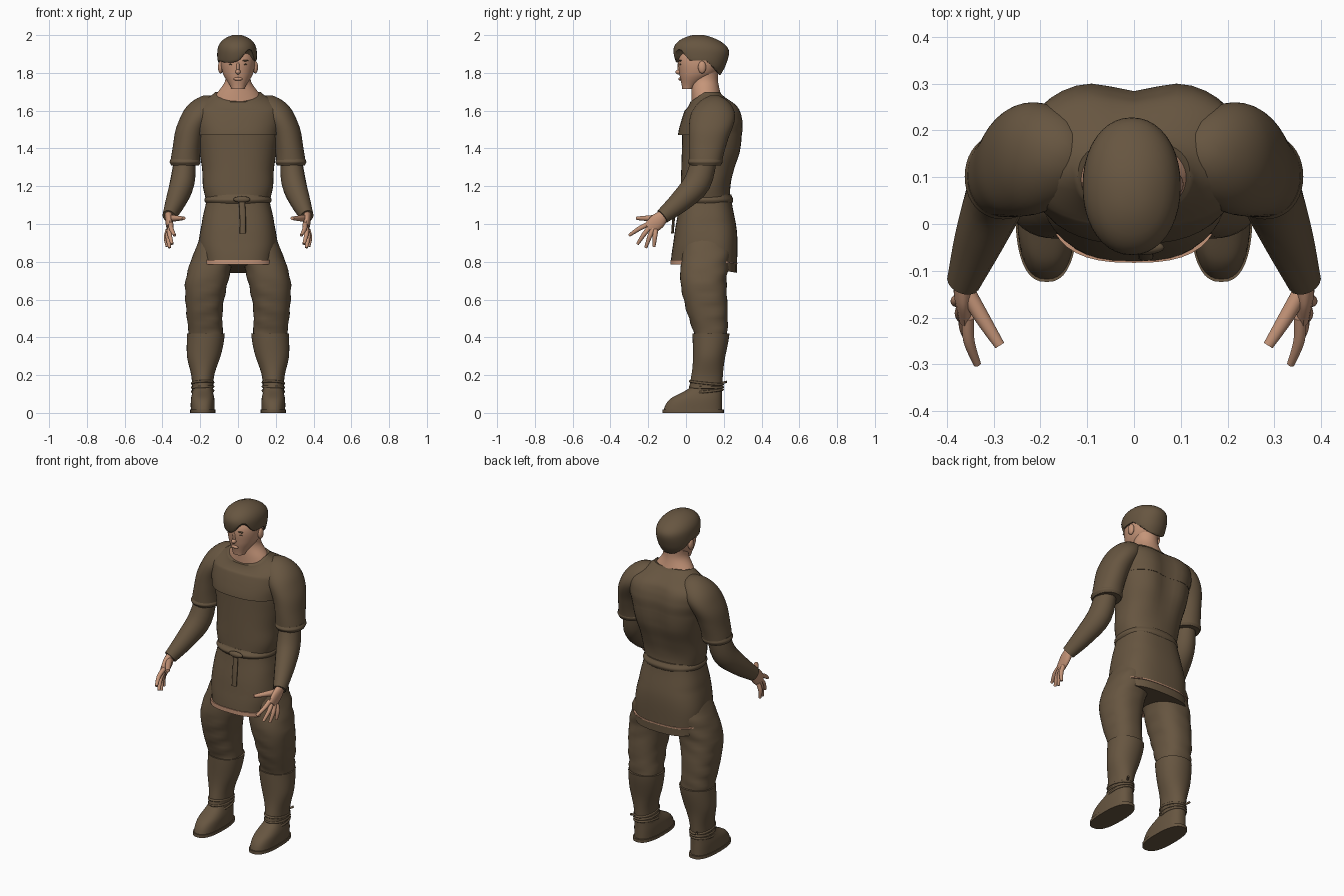
import bpy
import bmesh
import math
from mathutils import Vector

cube = bpy.data.objects.get("Cube")
if cube:
    bpy.data.objects.remove(cube)


def material(name, colour):
    made = bpy.data.materials.new(name)
    made.use_nodes = True
    made.diffuse_color = colour
    made.node_tree.nodes["Principled BSDF"].inputs["Base Color"].default_value = colour
    return made


CLOTH = material("brown_cloth", (.135, .092, .052, 1))
SKIN = material("skin", (.56, .3, .19, 1))


def sample(values, t):
    """Point at t on a smooth curve through evenly spaced values; a plain number is constant."""
    if isinstance(values, (int, float)):
        return values
    last = len(values) - 1
    i = min(int(t * last), last - 1)
    f = t * last - i
    before, start, end, after = (values[max(0, min(last, i + k))] for k in (-1, 0, 1, 2))
    slope_in, slope_out = (end - before) / 2, (after - start) / 2
    ease = f * f * (3 - 2 * f)
    bend = slope_in * f * (1 - f) ** 2 - slope_out * f * f * (1 - f)
    return start + (end - start) * ease + bend


def finish(obj, name, mat):
    obj.name = name
    obj.data.materials.append(mat)
    bpy.ops.object.select_all(action="DESELECT")
    obj.select_set(True)
    bpy.context.view_layer.objects.active = obj
    bpy.ops.object.shade_smooth_by_angle(angle=math.radians(50))


def bridge(name, rings, mat):
    """Join a row of closed rings into a capped surface."""
    bm = bmesh.new()
    loops = [[bm.verts.new(point) for point in ring] for ring in rings]
    for low, high in zip(loops, loops[1:]):
        for k in range(len(low)):
            bm.faces.new((low[k - 1], low[k], high[k], high[k - 1]))
    bm.faces.new(loops[0])
    bm.faces.new(loops[-1])
    bmesh.ops.recalc_face_normals(bm, faces=bm.faces)
    mesh = bpy.data.meshes.new(name)
    bm.to_mesh(mesh)
    bm.free()
    obj = bpy.data.objects.new(name, mesh)
    bpy.context.collection.objects.link(obj)
    finish(obj, name, mat)


def circle(count):
    angles = [math.tau * k / count for k in range(count)]
    return [(math.cos(a), math.sin(a)) for a in angles]


def power(value, exponent):
    return math.copysign(abs(value) ** exponent, value)


def loft(name, mat, bottom, top, width, front, back, centre=0, side=1, square=.85, dome=0, warp=None):
    """Level sections from bottom to top; half width, front and back follow their own curves."""
    rows, rings = 24, []
    for row in range(rows + 1):
        t = row / rows
        z = bottom + (top - bottom) * t
        near, far, mid = sample(front, t), sample(back, t), sample(centre, t)
        over = max(0, z - top + dome) / dome if dome else 0
        shrink = math.sqrt(1 - min(over, .98) ** 3)
        ring = []
        for c, s in circle(40):
            x = mid + shrink * sample(width, t) * power(c, square)
            y = (near + far) / 2 + shrink * (far - near) / 2 * power(s, square)
            x, y, height = warp(x, y, z) if warp else (x, y, z)
            ring.append((x * side, y, height))
        rings.append(ring)
    bridge(name, rings, mat)


def tube(name, mat, points, width, depth, side=1):
    """Oval tube along a smooth path; width runs across x, depth the other way."""
    rows, rings = 12, []
    path = [Vector([sample(axis, row / rows) for axis in zip(*points)]) for row in range(rows + 1)]
    for row, point in enumerate(path):
        along = (path[min(row + 1, rows)] - path[max(row - 1, 0)]).normalized()
        across = (Vector((1, 0, 0)) - along * along.x).normalized()
        other = along.cross(across)
        w, d = sample(width, row / rows), sample(depth, row / rows)
        ring = [point + across * w * c + other * d * s for c, s in circle(16)]
        rings.append([(p.x * side, p.y, p.z) for p in ring])
    bridge(name, rings, mat)


def ball(name, mat, location, scale):
    bpy.ops.mesh.primitive_uv_sphere_add(segments=16, ring_count=10, radius=1, location=location)
    bpy.context.object.scale = scale
    finish(bpy.context.object, name, mat)


# Tunic: groove along the spine, collar dipping at the front, chest overhanging the waist
def tunic_shape(x, y, z):
    dip = 7 * min(0, y - .1) * max(0, z - 1.6)
    if y > .15:
        fade = max(0, min(1, 5 * (z - 1.2), 10 * (1.7 - z)))
        y -= .028 * fade * math.exp(-(x / .07) ** 2)
    return x, y, z + dip


loft("tunic_waist", CLOTH, 1.1, 1.48, (.165, .185, .19, .205, .22), (-.03, -.02),
     (.235, .235, .265, .3, .31), warp=tunic_shape)
loft("tunic_chest", CLOTH, 1.47, 1.7, (.22, .235, .225, .12), (-.043, -.025, 0, .022),
     (.31, .31, .28, .18), square=.8, warp=tunic_shape)


# Skirt wrapping the hips and hanging lower at the back, pale hem, belt
def skirt_shape(x, y, z):
    flare = 1 + 4 * max(0, y) * max(0, 1 - z)
    return x * flare, y, z - 1.3 * (y - .1) * max(0, .9 - z)


loft("tunic_skirt", CLOTH, .77, 1.14, (.185, .2, .19, .165), (-.08, -.06, -.03), (.27, .27, .24),
     square=.75, warp=skirt_shape)
loft("hem_trim", SKIN, .785, .81, .184, -.083, .2, square=.75)
loft("back_trim", SKIN, .808, .814, .19, 0, .273, square=.75, warp=skirt_shape)
loft("belt", CLOTH, 1.1, 1.155, (.165, .178, .165), (-.03, -.045, -.03), (.24, .25, .24))
ball("belt_knot", CLOTH, (.02, -.05, 1.13), (.045, .016, .017))
tube("belt_tail", CLOTH, [(.02, -.05, 1.13), (.025, -.064, 1.04), (.025, -.072, .95)], .016, .007)

# Neck, head and face
loft("neck", SKIN, 1.62, 1.82, (.15, .115, .07, .068), .028, (.21, .185, .17, .17), square=1)
loft("head", SKIN, 1.715, 1.96, (.035, .08, .09, .06), (-.02, -.035, -.038, 0), (.04, .16, .2, .17),
     square=.95)
ball("nose_tip", SKIN, (0, -.038, 1.805), (.014, .018, .013))
ball("nose_bridge", SKIN, (0, -.03, 1.83), (.01, .016, .04))
ball("lips", SKIN, (0, -.032, 1.768), (.024, .009, .009))


# Hair swept across the forehead, clear of the ears and low on the nape
def hairline(x, y, z):
    forehead = 1.855 + .07 * math.exp(-((x - .06) / .04) ** 2)
    nape = 1.865 - 1.15 * max(0, y - .11)
    blend = max(0, min(1, .5 + 25 * y))
    return x, y, max(z, forehead + (nape - forehead) * blend)


loft("hair", CLOTH, 1.76, 2, (.07, .1, .105, .1), (.02, -.045, -.068, -.065),
     (.17, .21, .228, .195), centre=-.005, square=.95, dome=.11, warp=hairline)


# Soft wrinkles for the trousers
def wrinkle(x, y, z):
    fold = .003 * math.sin(75 * z + 25 * x) * math.sin(20 * y + 9 * z)
    return x + fold, y + fold, z


INDEX_KNUCKLE, LITTLE_KNUCKLE = Vector((.355, -.2, 1)), Vector((.37, -.16, .97))
INDEX_TIP, LITTLE_TIP = Vector((.335, -.3, .94)), Vector((.375, -.17, .88))

for label, side in (("left", 1), ("right", -1)):
    # Side features of the face
    ball(label + "_ear", SKIN, (side * .092, .085, 1.83), (.014, .021, .033))
    ball(label + "_eye", CLOTH, (side * .033, -.026, 1.845), (.014, .008, .005))
    ball(label + "_brow", CLOTH, (side * .035, -.03, 1.865), (.02, .008, .004))

    # Short sleeve with a rounded shoulder and turned cuff over a long undersleeve
    loft(label + "_sleeve", CLOTH, 1.32, 1.68, (.078, .075, .08, .09, .1), (.015, .015, .02, .05),
         (.19, .22, .26, .25), centre=(.28, .27, .25, .205, .16), side=side, square=.95, dome=.14)
    loft(label + "_cuff", CLOTH, 1.31, 1.345, (.074, .082, .076), (.02, .01, .016), (.185, .193, .19),
         centre=.28, side=side, square=.95)
    tube(label + "_forearm", CLOTH, [(.28, .1, 1.36), (.295, .06, 1.22), (.33, -.03, 1.12), (.365, -.125, 1.04)],
         (.055, .065, .054, .036), (.065, .072, .058, .04), side)

    # Open hand with four fingers fanned between index and little, and a thumb
    tube(label + "_palm", SKIN, [(.366, -.11, 1.055), (.365, -.15, 1.015), (.362, -.195, .975)],
         (.022, .02, .014), (.026, .042, .036), side)
    for step, finger in enumerate(("index", "middle", "ring", "little")):
        knuckle = INDEX_KNUCKLE.lerp(LITTLE_KNUCKLE, step / 3)
        tip = INDEX_TIP.lerp(LITTLE_TIP, step / 3)
        tip.z -= .03 * math.sin(math.pi * step / 3)
        bend = knuckle.lerp(tip, .5) + Vector((.008, 0, .004))
        thickness = (.013, .012, .008)
        tube(f"{label}_{finger}_finger", SKIN, [knuckle, bend, tip], thickness, thickness, side)
    tube(label + "_thumb", SKIN, [(.36, -.14, 1.03), (.325, -.2, 1.03), (.287, -.26, 1.03)],
         (.018, .016, .011), (.02, .015, .009), side)

    # Trouser leg
    loft(label + "_trouser_leg", CLOTH, .4, 1, (.09, .097, .113, .108, .08), (.045, 0, -.03, -.02, 0),
         (.22, .22, .215, .235, .21), centre=(.17, .178, .165, .125, .09), side=side, warp=wrinkle)

    # Boot: shaft, foot, sole and ankle laces
    loft(label + "_boot_shaft", CLOTH, .08, .42, (.055, .06, .09, .1), (.01, .035, .035), (.19, .2, .23),
         centre=(.187, .185, .17), side=side, square=.95)
    loft(label + "_boot_foot", CLOTH, .01, .135, (.063, .062, .05), (-.12, -.085, .02), .19,
         centre=.187, side=side, square=.8)
    loft(label + "_boot_sole", CLOTH, 0, .018, .067, -.124, .2, centre=.187, side=side, square=.8)
    for turn in range(3):
        bpy.ops.mesh.primitive_torus_add(major_segments=32, minor_segments=8, major_radius=1, minor_radius=.09,
                                         location=(side * .187, .108, .115 + .022 * turn),
                                         rotation=(.1 - .1 * turn, side * .05, 0))
        bpy.context.object.scale = (.057, .086, .075)
        finish(bpy.context.object, f"{label}_lace_{turn + 1}", CLOTH)
    tube(label + "_lace_end", CLOTH, [(.2, .18, .155), (.22, .215, .165)], .006, .006, side)
